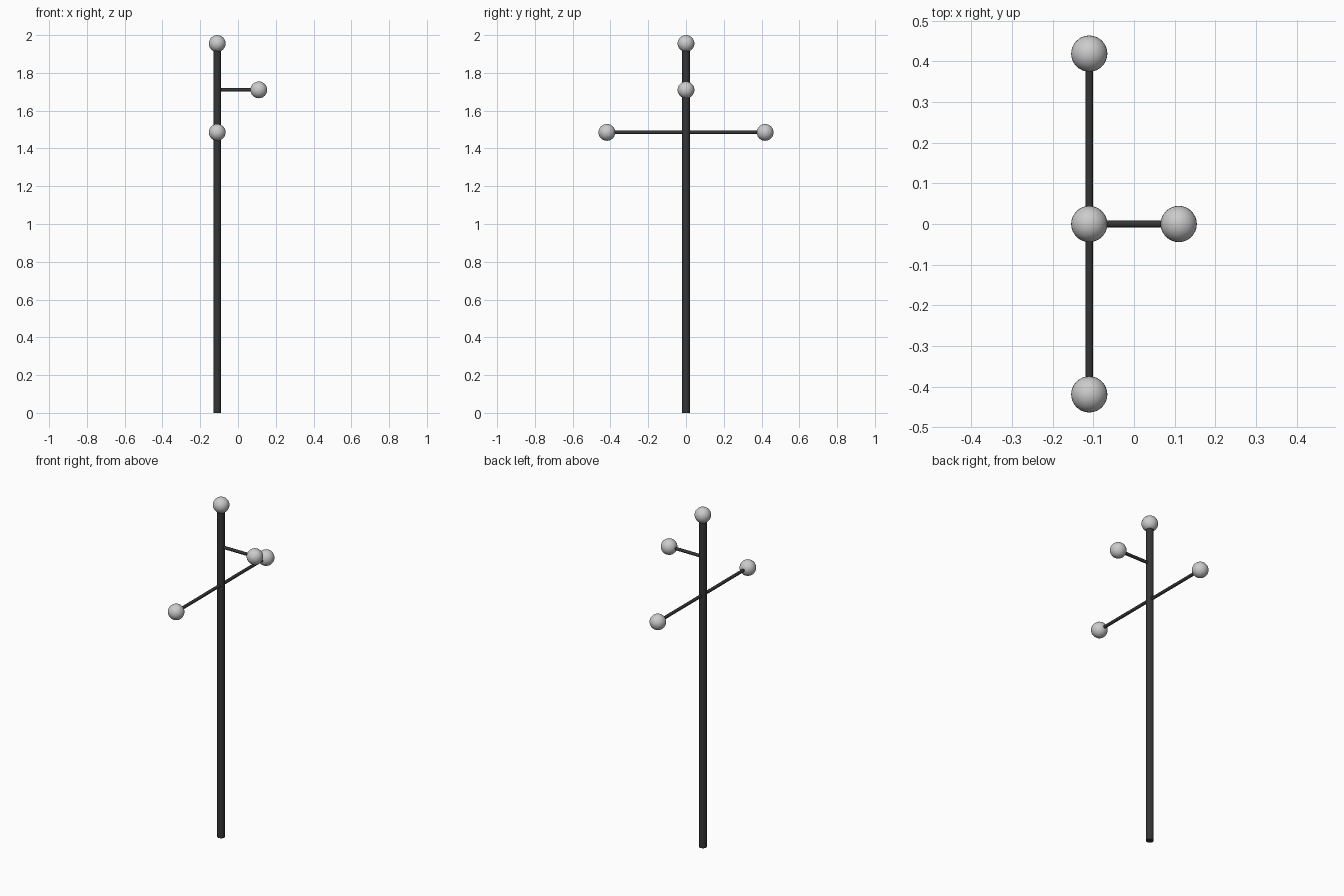
import bpy
from mathutils import Vector

if "Cube" in bpy.data.objects:
    bpy.data.objects.remove(bpy.data.objects["Cube"])

POLE_X, GLOBE_R, ARM_R, POLE_R = -0.11, 0.0445, 0.009, 0.021

dark = bpy.data.materials.new("dark_metal")
dark.diffuse_color = (0.035, 0.035, 0.035, 1)
dark.use_nodes = True
dark.node_tree.nodes["Principled BSDF"].inputs["Base Color"].default_value = dark.diffuse_color


def rod(name, a, b, radius):
    """Capped round bar from a to b."""
    a, b = Vector(a), Vector(b)
    bpy.ops.mesh.primitive_cylinder_add(vertices=32, radius=radius,
                                        depth=(b - a).length, location=(a + b) / 2)
    o = bpy.context.object
    o.name = name
    o.rotation_euler = (b - a).to_track_quat('Z', 'Y').to_euler()
    o.data.materials.append(dark)
    bpy.ops.object.shade_smooth_by_angle()


def globe(name, centre):
    bpy.ops.mesh.primitive_uv_sphere_add(segments=32, ring_count=16,
                                         radius=GLOBE_R, location=centre)
    bpy.context.object.name = name
    bpy.ops.object.shade_smooth()


# Upright pole and top globe
top = (POLE_X, 0, 2 - GLOBE_R)
rod("pole", (POLE_X, 0, 0), (POLE_X, 0, 2 - 1.8 * GLOBE_R), POLE_R)
globe("top_globe", top)

# Arms, each with a globe on its end
arms = {
    "side": (0.11, 0, 1.71),
    "front": (POLE_X, -0.419, 1.485),
    "back": (POLE_X, 0.419, 1.485),
}
for name, end in arms.items():
    rod(name + "_arm", (POLE_X, 0, end[2]), end, ARM_R)
    globe(name + "_globe", end)
